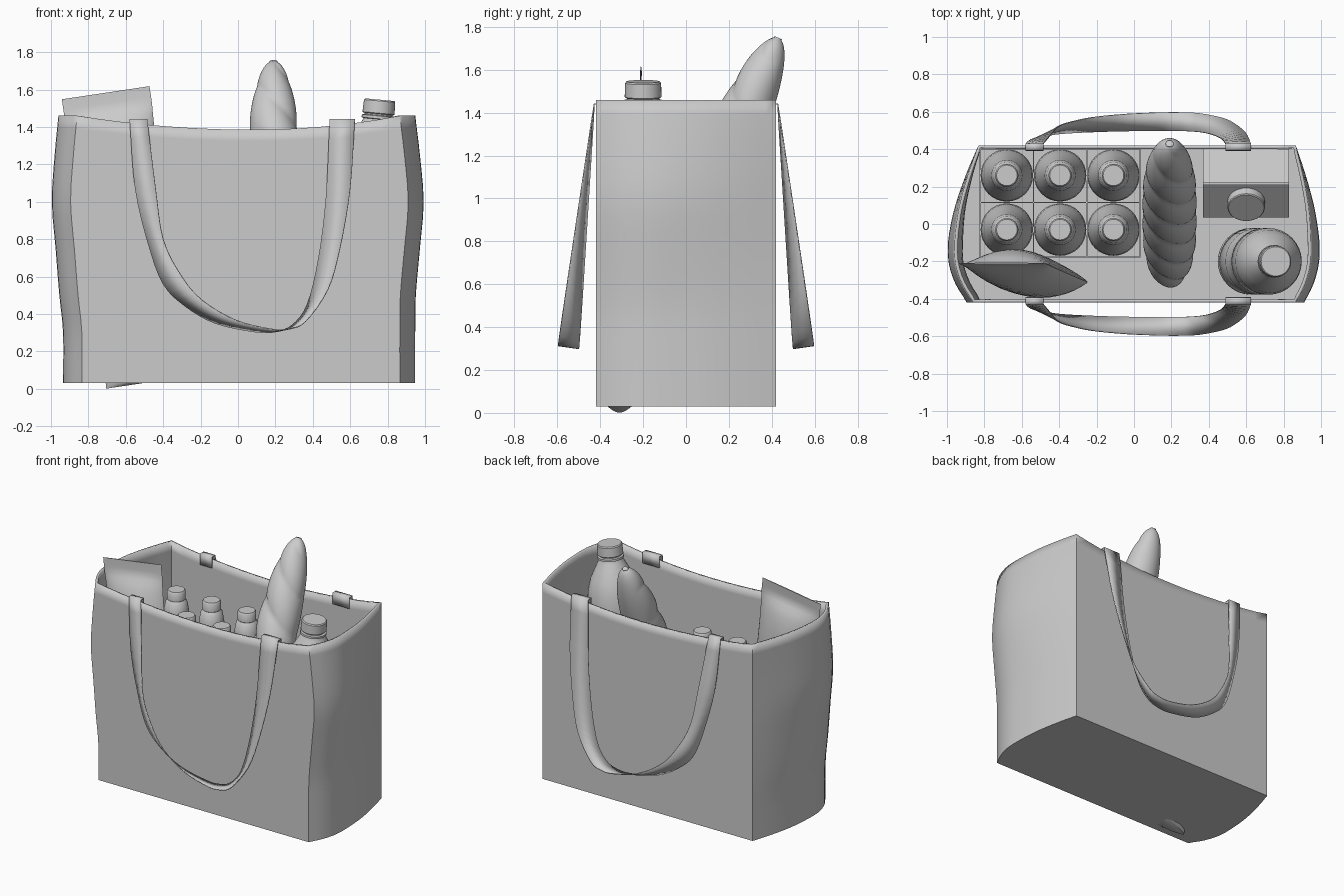
import bpy, bmesh, math
from mathutils import Vector, Matrix

if "Cube" in bpy.data.objects:
    bpy.data.objects.remove(bpy.data.objects["Cube"])


def make(name, verts, faces, smooth=True, angle=35):
    me = bpy.data.meshes.new(name)
    me.from_pydata([tuple(v) for v in verts], [], faces)
    bm = bmesh.new()
    bm.from_mesh(me)
    bmesh.ops.recalc_face_normals(bm, faces=bm.faces)
    bm.to_mesh(me)
    bm.free()
    ob = bpy.data.objects.new(name, me)
    bpy.context.collection.objects.link(ob)
    if smooth:
        bpy.ops.object.select_all(action='DESELECT')
        ob.select_set(True)
        bpy.context.view_layer.objects.active = ob
        bpy.ops.object.shade_smooth_by_angle(angle=math.radians(angle))
    return ob


def loft(name, rings, caps=(True, True), **kw):
    """Skin a list of closed rings with equal point counts."""
    n = len(rings[0])
    verts = [v for r in rings for v in r]
    faces = [(k * n + i, k * n + (i + 1) % n, (k + 1) * n + (i + 1) % n, (k + 1) * n + i)
             for k in range(len(rings) - 1) for i in range(n)]
    if caps[0]:
        faces.append(tuple(reversed(range(n))))
    if caps[1]:
        faces.append(tuple(range((len(rings) - 1) * n, len(rings) * n)))
    return make(name, verts, faces, **kw)


def lathe(name, profile, matrix, n=32):
    rings = [[matrix @ Vector((r * math.cos(2 * math.pi * i / n), r * math.sin(2 * math.pi * i / n), z))
              for i in range(n)] for r, z in profile]
    return loft(name, rings)


def box(name, x0, x1, y0, y1, z0, z1):
    return loft(name, [[(x0, y0, z), (x1, y0, z), (x1, y1, z), (x0, y1, z)] for z in (z0, z1)], smooth=False)


def solidify(ob, t, offset=-1):
    m = ob.modifiers.new("thickness", 'SOLIDIFY')
    m.thickness, m.offset = t, offset


def smooth_path(pts, steps=4):
    """Catmull-Rom interpolation through the points."""
    p = [Vector(q) for q in pts]
    p = [2 * p[0] - p[1]] + p + [2 * p[-1] - p[-2]]
    out = []
    for i in range(1, len(p) - 2):
        a, b, c, d = p[i - 1:i + 3]
        for s in range(steps):
            t = s / steps
            out.append(0.5 * (2 * b + (c - a) * t + (2 * a - 5 * b + 4 * c - d) * t * t
                              + (3 * b - a - 3 * c + d) * t ** 3))
    return out + [p[-2]]


# Bag shell: rings with bulging sides and a sagging rim
def rim(x):
    return 1.385 + (0.085 if x < 0.08 else 0.12) * (x - 0.08) ** 2


side = smooth_path([(-0.42, 0), (-0.32, 0.05), (-0.2, 0.08), (-0.05, 0.08), (0.1, 0.068),
                    (0.27, 0.037), (0.42, 0)], 3)
levels = smooth_path([(0.03, 0, 0), (0.3, 0, 0), (0.5, 0.02, 0.003), (0.75, 0.04, 0.025),
                      (1.0, 0.06, 0.045), (1.25, 0.045, 0.025), (1.46, 0.025, 0.0)], 3)
rings = []
for z, dl, dr in levels:
    ring = []
    top = z > 1.455
    N = 16
    f = lambda y: min(1.0, (0.42 - y) / 0.5)
    xl, xr = -0.835 - dl, 0.865 + dr

    def height(x, x0, x1):
        drop = 1.46 - min(1.46, rim(x))
        u = abs(2 * (x - x0) / (x1 - x0) - 1)
        drop *= 1 if u < 0.97 else 0
        return z - drop * max(0, (z - 0.9) / 0.56)
    for i in range(N):
        x = xl + (xr - xl) * i / N
        ring.append((x, -0.42, height(x, xl, xr)))
    for y, b in side[:-1]:
        ring.append((0.865 + dr * f(y) + b, y, z))
    for i in range(N):
        x = 0.865 + (-0.83 - 0.865) * i / N
        ring.append((x, 0.42, height(x, -0.83, 0.865)))
    for y, b in reversed(side[1:]):
        ring.append((-0.832 - dl * f(y) - b * 1.25, y, z))
    rings.append(ring)
solidify(loft("bag_shell", rings, caps=(True, False), angle=25), 0.018)

# Handles: one twisted ribbon, mirrored to the back
edge_a = smooth_path([(-.58, 1.44), (-.55, 1.07), (-.48, .775), (-.40, .56), (-.28, .44), (-.12, .35), (.09, .305),
                      (.2, .305), (.29, .34), (.37, .45), (.43, .695), (.47, 1.02), (.49, 1.44)])
edge_b = smooth_path([(-.485, 1.44), (-.44, 1.07), (-.40, .80), (-.31, .615), (-.2, .48), (-.02, .37), (.17, .32),
                      (.27, .32), (.36, .36), (.48, .53), (.545, .75), (.6, 1.07), (.625, 1.44)])


def strap_edge(path, lean):
    pts = [(x, -0.428 - lean * (1.44 - z) / 1.13, z) for x, z in path]
    hook = lambda p: [(p[0], -0.394, 1.36), (p[0], -0.394, 1.44)]
    return hook(pts[0]) + pts + hook(pts[-1])[::-1]


ea, eb = strap_edge(edge_a, 0.07), strap_edge(edge_b, 0.17)
n = len(ea)
strap = make("handles", ea + eb, [(i, i + 1, n + i + 1, n + i) for i in range(n - 1)])
solidify(strap, 0.006, 0)
strap.modifiers.new("back_copy", 'MIRROR').use_axis = (False, True, False)

# Six-pack tray with dividers
tx0, tx1, ty0, ty1 = -0.825, 0.035, -0.18, 0.405
tray = loft("bottle_tray", [[(tx0, ty0, z), (tx1, ty0, z), (tx1, ty1, z), (tx0, ty1, z)] for z in (0.05, 0.5)],
            caps=(True, False), smooth=False)
solidify(tray, 0.008)
box("tray_divider_long", tx0, tx1, 0.112, 0.118, 0.06, 0.5)
for x in (-0.5375, -0.2525):
    box("tray_divider_cross", x - 0.003, x + 0.003, ty0, ty1, 0.06, 0.5)

# Six small bottles
bottle = [(0.12, 0), (0.138, 0.02), (0.14, 0.05), (0.14, 0.55), (0.135, 0.63), (0.115, 0.74), (0.092, 0.86),
          (0.083, 1.0), (0.072, 1.06), (0.055, 1.08)]
cap = [(0.056, 1.075), (0.062, 1.08), (0.062, 1.135), (0.055, 1.145)]
for x in (-0.68, -0.395, -0.11):
    for y in (-0.03, 0.26):
        m = Matrix.Translation((x, y, 0.06))
        lathe("small_bottle", bottle, m)
        lathe("small_bottle_cap", cap, m, 24)

# Large leaning bottle
m = Matrix.Translation((0.62, -0.2, 0.06)) @ Matrix.Rotation(math.radians(5.3), 4, 'Y')
lathe("large_bottle", [(0.15, 0), (0.175, 0.02), (0.178, 0.06), (0.165, 0.1), (0.178, 0.14), (0.178, 0.5),
                       (0.165, 0.54), (0.165, 0.8), (0.178, 0.84), (0.178, 1.08), (0.168, 1.17), (0.145, 1.25),
                       (0.105, 1.33), (0.085, 1.37), (0.075, 1.39), (0.075, 1.42)], m)
lathe("large_bottle_collar", [(0.07, 1.385), (0.088, 1.39), (0.088, 1.405), (0.07, 1.41)], m)
lathe("large_bottle_cap", [(0.08, 1.415), (0.086, 1.42), (0.084, 1.485), (0.078, 1.492)], m)

# Gable-topped drink carton with a screw cap on the front slope
x0, x1, y0, y1, yr = 0.37, 0.83, 0.035, 0.4, 0.215
make("drink_carton",
     [(x, y, z) for x in (x0, x1) for y, z in ((y0, 0.05), (y0, 0.88), (yr, 1.05), (y1, 0.88), (y1, 0.05))],
     [(0, 1, 2, 3, 4), (9, 8, 7, 6, 5)] + [(i, (i + 1) % 5, 5 + (i + 1) % 5, 5 + i) for i in range(5)],
     smooth=False)
box("carton_ridge", x0, x1, yr - 0.006, yr + 0.006, 1.03, 1.12)
lathe("carton_cap", [(0.1, -0.01), (0.1, 0.045), (0.095, 0.05)],
      Matrix.Translation((0.6, 0.12, 0.96)) @ Matrix.Rotation(math.radians(43), 4, 'X'))

# Baguette: tapered tube with diagonal ridges on its upper side
p0, p1 = Vector((0.19, -0.31, 0.06)), Vector((0.19, 0.43, 1.75))
ax = (p1 - p0).normalized()
sx = Vector((1, 0, 0))
up = sx.cross(ax)
up = up if up.z > 0 else -up
rings = []
for k in range(121):
    t = (1 - math.cos(math.pi * k / 120)) / 2
    ring = []
    base = 0.143 * max(0.02, 1 - abs(2 * t - 1) ** 3.2) ** 0.5
    for i in range(40):
        a = 2 * math.pi * i / 40
        facing = max(0, 0.5 + 0.7 * math.sin(a))
        wave = abs(math.sin(math.pi * (7 * t + 0.45 * math.cos(a))))
        r = base * (1 + 0.16 * min(1, facing) * (wave ** 0.6 - 0.8))
        ring.append(p0.lerp(p1, t) + sx * r * math.cos(a) + up * r * 0.93 * math.sin(a))
    rings.append(ring)
loft("baguette", rings, angle=60)

# Snack packet: leaning pillow with a flat top seal
axis = Vector((-0.148, 0.0, 0.989))
wide = Vector((0.989, 0, 0.148))
start = Vector((-0.476, -0.31, 0.035))
rings = []
for t, h in smooth_path([(0, 0.05), (0.03, 0.085), (0.2, 0.1), (0.5, 0.11), (0.75, 0.1), (0.88, 0.06),
                         (0.945, 0.004), (1.0, 0.004)], 3):
    h = max(h, 0.003)
    half = 0.237 - 0.1 * max(0, h - 0.004)
    c = start + axis * 1.565 * t + Vector((0, 0.1 * t, 0))
    ring = []
    for i in range(32):
        a = 2 * math.pi * i / 32
        s = math.sin(a)
        ring.append(c + wide * half * math.cos(a) + Vector((0, h * s * abs(s) ** 0.5, 0)))
    rings.append(ring)
loft("snack_packet", rings, angle=40)
